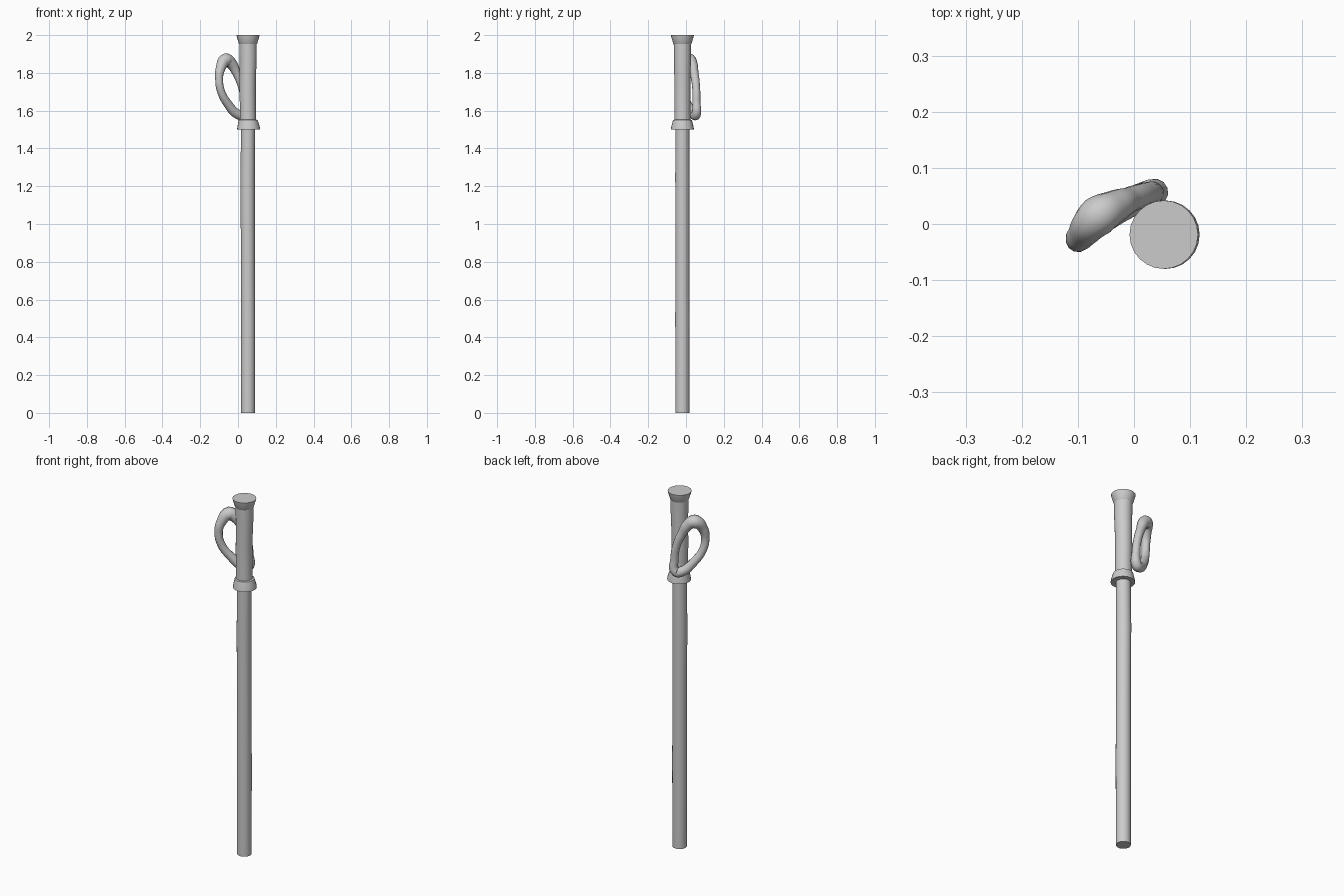
import bpy, bmesh, math

if "Cube" in bpy.data.objects:
    bpy.data.objects.remove(bpy.data.objects["Cube"])

CX, CY = 0.053, -0.019   # axis of the stick


def lathe(name, profile, sides=24):
    """Capped turned part from (radius, z, x shift) rings."""
    bm = bmesh.new()
    rings = []
    for r, z, dx in profile:
        rings.append([bm.verts.new((CX + dx + r * math.cos(2 * math.pi * i / sides),
                                    CY + r * math.sin(2 * math.pi * i / sides), z))
                      for i in range(sides)])
    for a, b in zip(rings, rings[1:]):
        for i in range(sides):
            j = (i + 1) % sides
            bm.faces.new((a[i], a[j], b[j], b[i]))
    bm.faces.new(rings[0][::-1])
    bm.faces.new(rings[-1])
    me = bpy.data.meshes.new(name)
    bm.to_mesh(me)
    bm.free()
    ob = bpy.data.objects.new(name, me)
    bpy.context.collection.objects.link(ob)
    bpy.ops.object.select_all(action='DESELECT')
    bpy.context.view_layer.objects.active = ob
    ob.select_set(True)
    bpy.ops.object.shade_smooth_by_angle(angle=math.radians(35))
    return ob


# Long shaft, very slightly uneven
lathe("shaft", [(0.037, 0, 0), (0.038, 0.5, 0), (0.037, 0.9, -0.001),
                (0.038, 1.25, -0.002), (0.037, 1.51, 0)])

# Handle with a flared collar below and a flared cap on top
lathe("handle_collar", [(0.061, 1.5, 0.003), (0.059, 1.515, 0.003),
                        (0.050, 1.55, 0.001), (0.043, 1.553, 0)])
lathe("handle_grip", [(0.043, 1.54, 0), (0.042, 1.62, -0.001), (0.043, 1.7, -0.002),
                      (0.043, 1.78, -0.001), (0.045, 1.88, 0.001), (0.046, 1.96, 0)])
lathe("handle_cap", [(0.046, 1.952, 0), (0.049, 1.957, 0),
                     (0.059, 1.99, 0), (0.061, 2.0, 0)])

# Wrist strap: closed tilted loop, thickest at the top; x, y, z, radius
strap = [(-0.064, 0.014, 1.868, 0.036), (-0.092, -0.018, 1.825, 0.026),
         (-0.100, -0.029, 1.77, 0.021), (-0.089, -0.020, 1.70, 0.021),
         (-0.053, 0.008, 1.635, 0.023), (-0.003, 0.040, 1.582, 0.026),
         (0.026, 0.052, 1.578, 0.026), (0.033, 0.055, 1.65, 0.021),
         (0.020, 0.053, 1.73, 0.021), (-0.008, 0.043, 1.80, 0.023),
         (-0.036, 0.030, 1.85, 0.030)]
cu = bpy.data.curves.new("wrist_strap", 'CURVE')
cu.dimensions = '3D'
cu.bevel_depth = 1.0
cu.bevel_resolution = 4
cu.resolution_u = 6
sp = cu.splines.new('BEZIER')
sp.bezier_points.add(len(strap) - 1)
for p, (x, y, z, r) in zip(sp.bezier_points, strap):
    p.co = (x, y, z)
    p.radius = r
    p.handle_left_type = p.handle_right_type = 'AUTO'
sp.use_cyclic_u = True
sp.use_smooth = True
bpy.context.collection.objects.link(bpy.data.objects.new("wrist_strap", cu))
